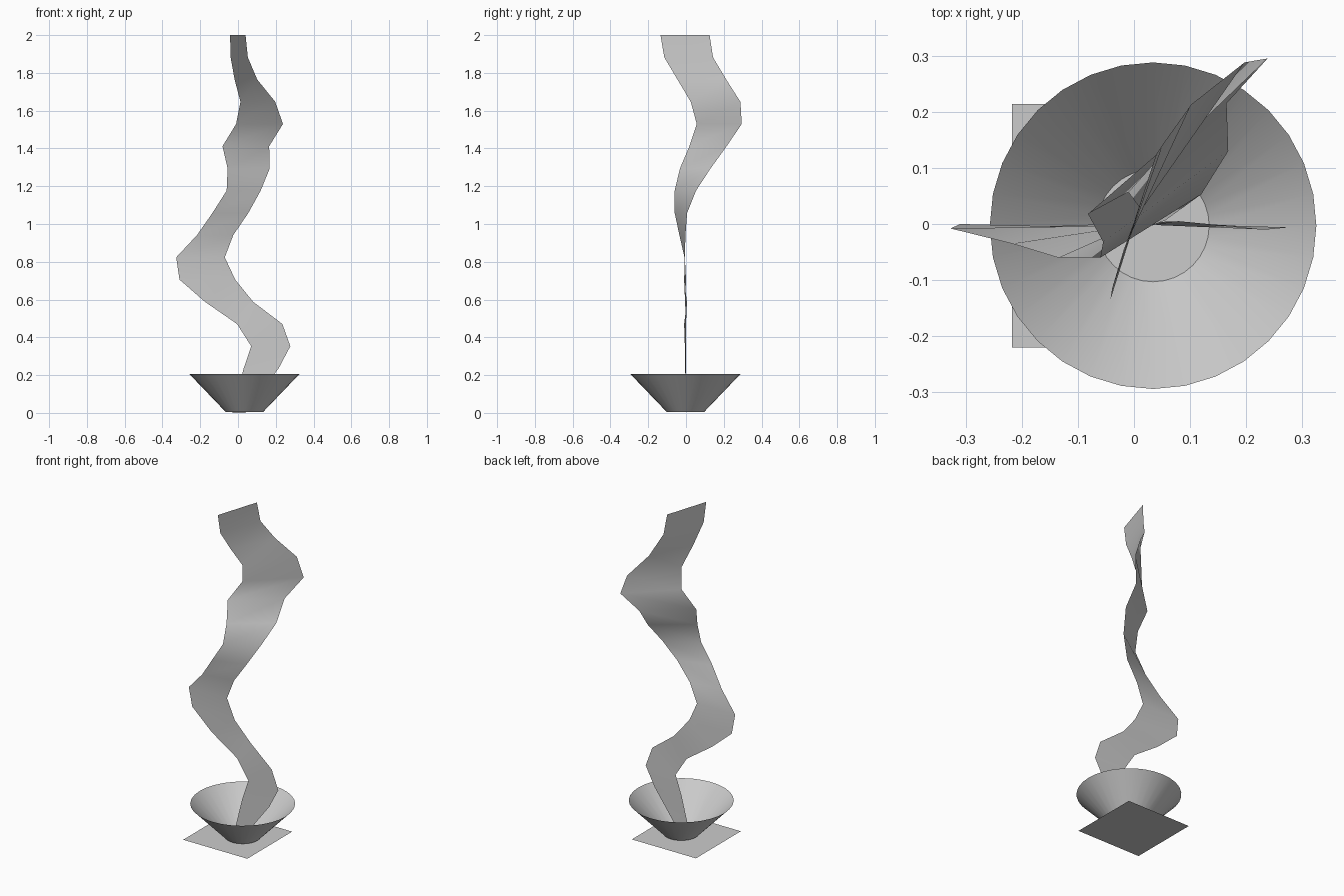
import bpy, bmesh, math

if "Cube" in bpy.data.objects:
    bpy.data.objects.remove(bpy.data.objects["Cube"])

def make_object(name, bm, smooth=False):
    mesh = bpy.data.meshes.new(name)
    bm.to_mesh(mesh)
    bm.free()
    for p in mesh.polygons:
        p.use_smooth = smooth
    obj = bpy.data.objects.new(name, mesh)
    bpy.context.collection.objects.link(obj)
    return obj

# ground plate
bm = bmesh.new()
bmesh.ops.create_grid(bm, x_segments=1, y_segments=1, size=0.217)
bmesh.ops.translate(bm, verts=bm.verts, vec=(0, -0.003, 0))
make_object("base_plate", bm)

# open flared bowl: closed at the bottom, no lid
bm = bmesh.new()
SIDES = 32
rings = []
for radius, z in ((0.1, 0.006), (0.291, 0.205)):
    rings.append([bm.verts.new((0.034 + radius * math.cos(2 * math.pi * i / SIDES),
                                -0.003 + radius * math.sin(2 * math.pi * i / SIDES), z))
                  for i in range(SIDES)])
for i in range(SIDES):
    j = (i + 1) % SIDES
    bm.faces.new((rings[0][i], rings[0][j], rings[1][j], rings[1][i])).smooth = True
bm.faces.new(rings[0][::-1])
bowl = make_object("bowl", bm)
for p in bowl.data.polygons:
    p.use_smooth = len(p.vertices) == 4

# wavy twisting ribbon: (left x, left y, right x, right y) at even heights, bottom to top
ribbon = [
    (-0.03, 0.00, 0.04, 0.00), (0.00, 0.00, 0.125, 0.00),
    (0.03, 0.00, 0.215, -0.005), (0.07, 0.00, 0.277, -0.006),
    (-0.005, 0.00, 0.235, -0.01), (-0.175, -0.005, 0.08, 0.005),
    (-0.31, 0.00, -0.015, -0.01), (-0.327, -0.008, -0.07, -0.006),
    (-0.217, -0.035, -0.025, -0.003), (-0.135, -0.06, 0.055, 0.006),
    (-0.06, -0.06, 0.12, 0.053), (-0.055, -0.032, 0.168, 0.13),
    (-0.082, 0.018, 0.165, 0.215), (-0.01, 0.057, 0.238, 0.295),
    (0.013, 0.025, 0.197, 0.288), (-0.018, -0.045, 0.102, 0.213),
    (-0.039, -0.115, 0.052, 0.143), (-0.042, -0.135, 0.04, 0.125),
]
bm = bmesh.new()
prev = None
for k, (lx, ly, rx, ry) in enumerate(ribbon):
    z = 2 * k / (len(ribbon) - 1)
    pair = (bm.verts.new((lx, ly, z)), bm.verts.new((rx, ry, z)))
    if prev:
        bm.faces.new((prev[0], prev[1], pair[1], pair[0]))
    prev = pair
make_object("smoke_ribbon", bm, smooth=True)
